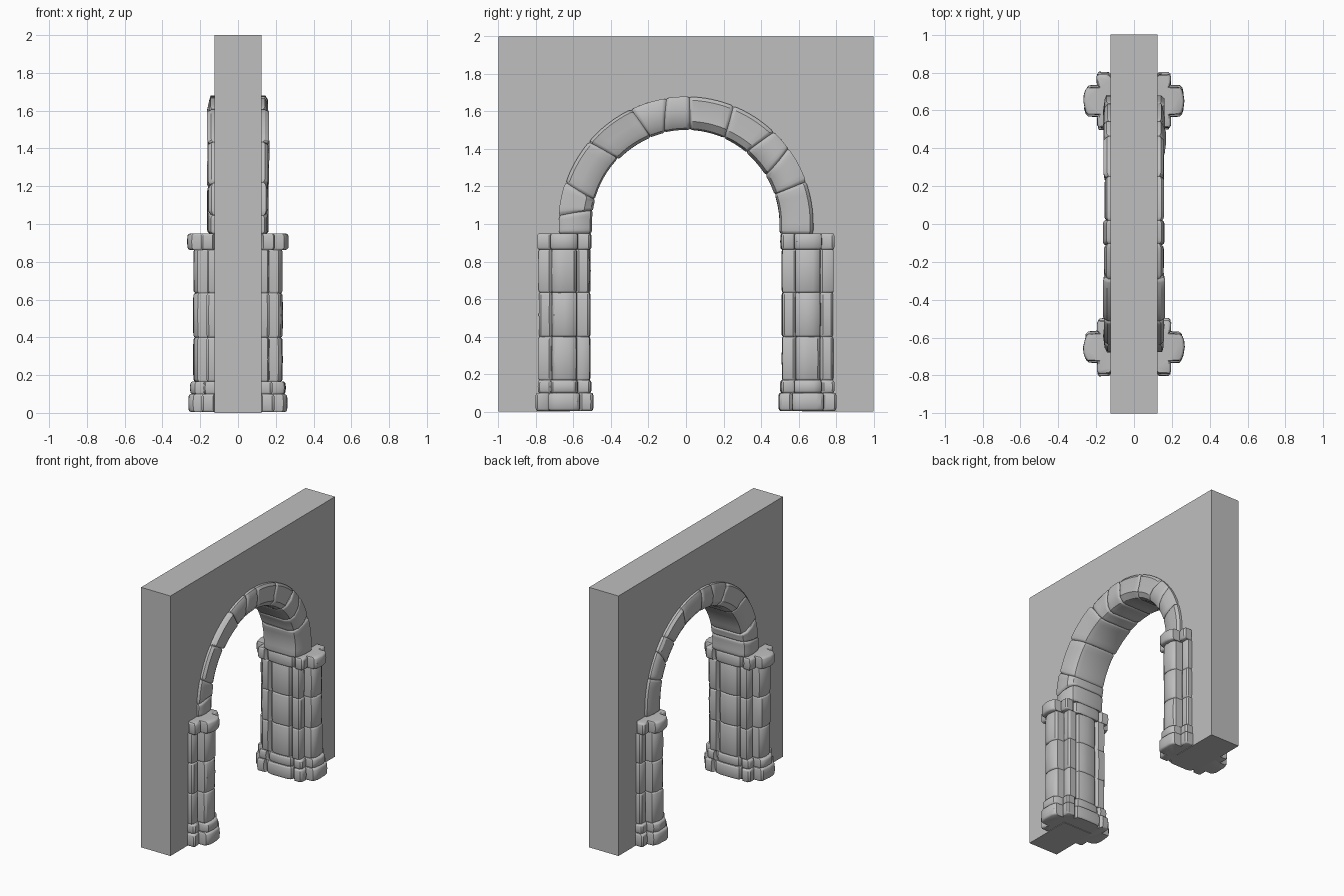
import bpy
import bmesh
import random
from math import sin, cos, pi, radians

random.seed(4)
cube = bpy.data.objects.get("Cube")
if cube:
    bpy.data.objects.remove(cube, do_unlink=True)

stone = bpy.data.materials.new("grey_stone")
stone.use_nodes = True
GREY = (0.52, 0.52, 0.52, 1)
stone.diffuse_color = GREY
stone.node_tree.nodes["Principled BSDF"].inputs["Base Color"].default_value = GREY


def finish(name, bm):
    bmesh.ops.recalc_face_normals(bm, faces=bm.faces)
    mesh = bpy.data.meshes.new(name)
    bm.to_mesh(mesh)
    bm.free()
    mesh.materials.append(stone)
    obj = bpy.data.objects.new(name, mesh)
    bpy.context.collection.objects.link(obj)
    bpy.ops.object.select_all(action='DESELECT')
    obj.select_set(True)
    bpy.context.view_layer.objects.active = obj
    bpy.ops.object.shade_smooth_by_angle(angle=radians(32))
    return obj


def loft(bm, rings):
    """Skin a closed solid through rings of equal length."""
    loops = [[bm.verts.new(p) for p in ring] for ring in rings]
    for a, b in zip(loops, loops[1:]):
        for i in range(len(a)):
            j = (i + 1) % len(a)
            bm.faces.new((a[i], a[j], b[j], b[i]))
    bm.faces.new(loops[0])
    bm.faces.new(loops[-1])


def wobble(amount):
    return random.uniform(-amount, amount)


# Wall slab with an arched opening
arc = [(0.6 * cos(pi * i / 32), 1 + 0.6 * sin(pi * i / 32)) for i in range(33)]
profile = [(-1, 0), (-1, 2), (1, 2), (1, 0), (0.62, 0)] + arc + [(-0.62, 0)]
bm = bmesh.new()
loft(bm, [[(x, y, z) for y, z in profile] for x in (-0.125, 0.125)])
finish("wall", bm)

# Clustered pier plan: one quarter, mirrored to a full ring
QUARTER = [(0.235, 0), (0.233, 0.03), (0.225, 0.055), (0.212, 0.068),
           (0.157, 0.071), (0.165, 0.082), (0.165, 0.126), (0.155, 0.138),
           (0.105, 0.138), (0.093, 0.112), (0.08, 0.112), (0.072, 0.134),
           (0.04, 0.141), (0, 0.143)]
half = QUARTER + [(-x, y) for x, y in reversed(QUARTER[:-1])]
PLAN = half + [(-x, -y) for x, y in half[1:-1]]


def sign(v):
    return (v > 1e-6) - (v < -1e-6)


def pier_block(bm, cy, z0, z1, dx, dy):
    """One course of a pier with softened upper and lower edges."""
    soft = 0.012
    mid = (z0 + z1) / 2
    levels = [(z0, 0.95), (z0 + soft / 3, 0.98), (z0 + soft, 1),
              (mid, 1.006), (z1 - soft, 1), (z1 - soft / 3, 0.98), (z1, 0.95)]
    worn = [1 + wobble(0.012) for _ in PLAN]
    rings = []
    for z, s in levels:
        rings.append([((x + sign(x) * dx) * s * w,
                       cy + (y + sign(y) * dy) * s * w, z)
                      for (x, y), w in zip(PLAN, worn)])
    loft(bm, rings)


# Courses: name, bottom, top, extra half-width in x and y
COURSES = [("base", 0.004, 0.1, 0.026, 0.014),
           ("plinth", 0.098, 0.167, 0.016, 0.003),
           ("shaft_lower", 0.165, 0.4, 0, -0.003),
           ("shaft_middle", 0.398, 0.635, 0, -0.003),
           ("shaft_upper", 0.633, 0.867, 0, -0.003),
           ("capital", 0.863, 0.95, 0.03, 0.003)]
for side, cy in (("front", -0.65), ("back", 0.65)):
    for part, z0, z1, dx, dy in COURSES:
        bm = bmesh.new()
        pier_block(bm, cy, z0, z1, dx, dy)
        finish(f"{side}_pier_{part}", bm)

# Arch ring section as (depth, radius)
SIDE = [(0.1, 0.5), (0.135, 0.512), (0.155, 0.545), (0.16, 0.6),
        (0.157, 0.66), (0.146, 0.68)]
SECTION = SIDE + [(-x, r) for x, r in reversed(SIDE)]
MID_R = 0.59


def on_arch(x, r, a):
    """Semicircle with short vertical legs below the springing line."""
    if a < 0:
        return (x, r, 1 + a * MID_R)
    if a > pi:
        return (x, -r, 1 - (a - pi) * MID_R)
    return (x, r * cos(a), 1 + r * sin(a))


# Arch stones between slanted joints
JOINTS = [-5, 19, 34, 48, 67, 88, 101, 114, 138, 163, 174, 185]
joints = [(radians(d), wobble(0.5)) for d in JOINTS]
joints[0] = (joints[0][0], 0)
joints[-1] = (joints[-1][0], 0)
for n, ((a0, t0), (a1, t1)) in enumerate(zip(joints, joints[1:]), 1):
    edge = 0.014 / (a1 - a0)
    stops = [(0, 0.93), (edge, 0.985), (2 * edge, 1)]
    inner = [(2 * edge + (1 - 4 * edge) * i / 6, 1) for i in range(1, 6)]
    stops = stops + inner + [(1 - f, s) for f, s in reversed(stops)]
    size = 1 + wobble(0.02)
    worn = [wobble(0.006) for _ in SECTION]
    rings = []
    for f, s in stops:
        ring = []
        for (x, r), w in zip(SECTION, worn):
            rr = MID_R + (r - MID_R) * s * size + w * 0.5
            tilt = t0 * (1 - f) + t1 * f
            angle = a0 + (a1 - a0) * f + tilt * (rr - MID_R)
            ring.append(on_arch((x * size + w * sign(x)) * s, rr, angle))
        rings.append(ring)
    bm = bmesh.new()
    loft(bm, rings)
    finish(f"arch_stone_{n}", bm)
